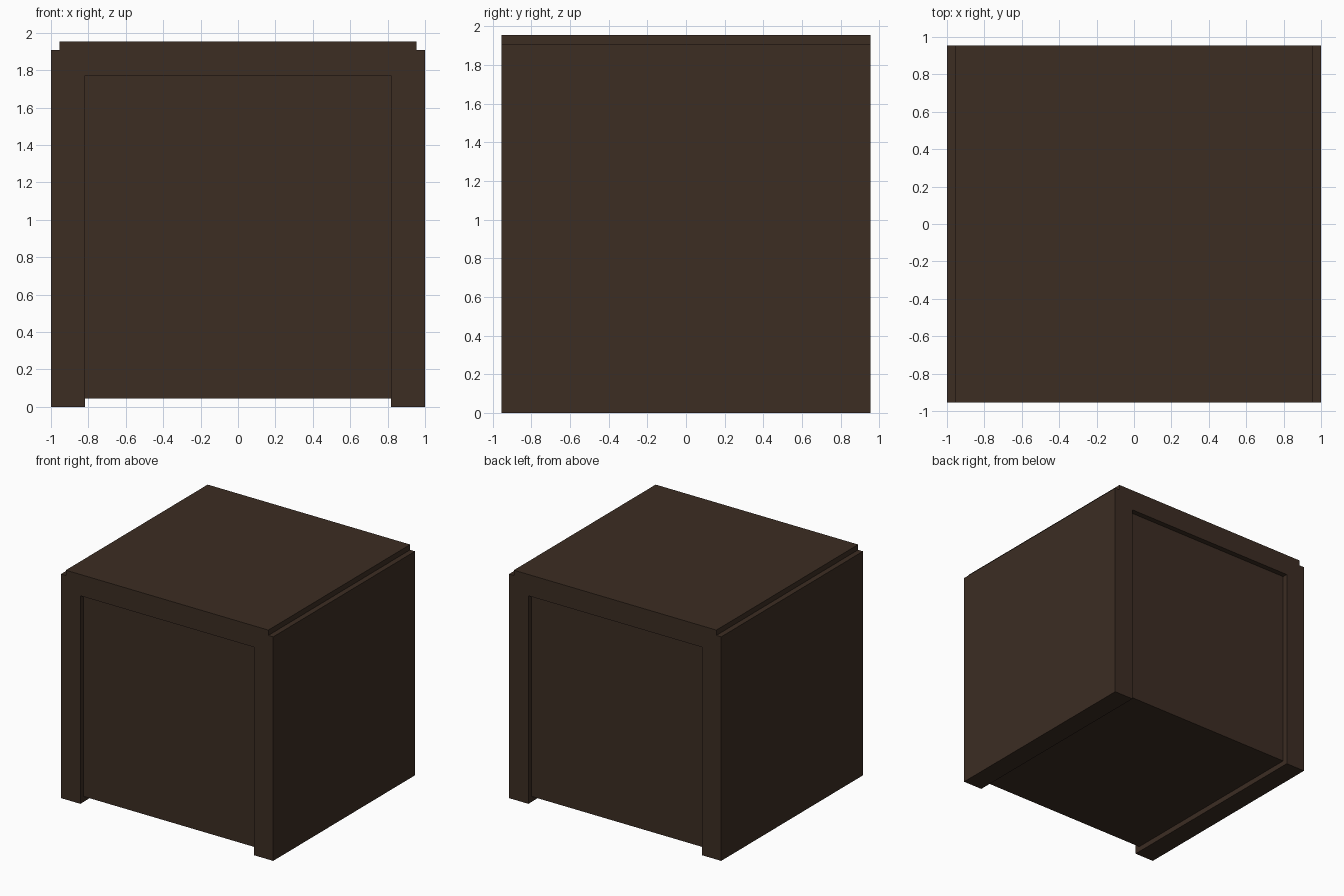
import bpy
import bmesh

if "Cube" in bpy.data.objects:
    bpy.data.objects.remove(bpy.data.objects["Cube"])

U = 1 / 22            # model grid step
DEPTH = 21 * U        # half depth

mat = bpy.data.materials.new("dark brown")
mat.diffuse_color = (0.045, 0.026, 0.0165, 1)
mat.use_nodes = True
mat.node_tree.nodes["Principled BSDF"].inputs["Base Color"].default_value = mat.diffuse_color


def extrude_profile(name, pts, half_depth):
    """Extrude an x/z outline symmetrically along y."""
    bm = bmesh.new()
    face = bm.faces.new([bm.verts.new((x, -half_depth, z)) for x, z in pts])
    new = bmesh.ops.extrude_face_region(bm, geom=[face])["geom"]
    verts = [g for g in new if isinstance(g, bmesh.types.BMVert)]
    bmesh.ops.translate(bm, verts=verts, vec=(0, 2 * half_depth, 0))
    bmesh.ops.recalc_face_normals(bm, faces=bm.faces)
    mesh = bpy.data.meshes.new(name)
    bm.to_mesh(mesh)
    bm.free()
    mesh.materials.append(mat)
    obj = bpy.data.objects.new(name, mesh)
    bpy.context.collection.objects.link(obj)
    return obj


# Arch-shaped outer frame: two side walls and a stepped top, open below
half = [(18, 39), (18, 0), (22, 0), (22, 42), (21, 42), (21, 43)]
right = [(x * U, z * U) for x, z in half]
left = [(-x, z) for x, z in reversed(right)]
extrude_profile("outer_frame", right + left, DEPTH)

# Inner block, recessed front and back, raised off the ground,
# its edges tucked into the frame
w, lo, hi = 18.5 * U, U, 39.5 * U
extrude_profile("recessed_block", [(-w, lo), (w, lo), (w, hi), (-w, hi)], DEPTH - U)
